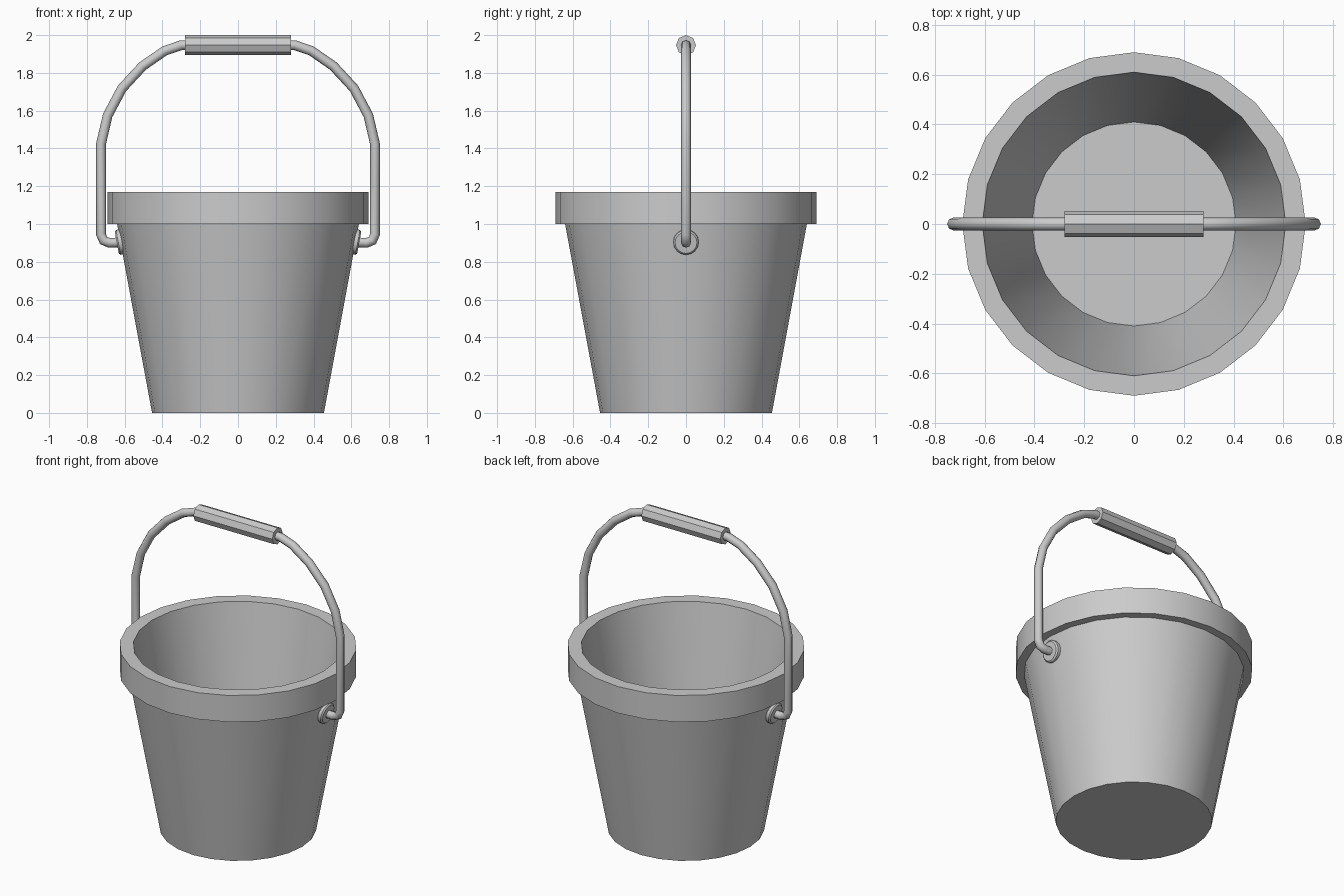
import bpy, bmesh, math
from mathutils import Matrix, Vector

if "Cube" in bpy.data.objects:
    bpy.data.objects.remove(bpy.data.objects["Cube"])


def finish(obj, angle=35):
    bpy.ops.object.select_all(action='DESELECT')
    obj.select_set(True)
    bpy.context.view_layer.objects.active = obj
    bpy.ops.object.shade_smooth_by_angle(angle=math.radians(angle))
    return obj


def lathe(name, profile, sides, matrix=Matrix()):
    """Revolve (radius, z) points about z; the two ends are capped."""
    bm = bmesh.new()
    rings = []
    for r, z in profile:
        rings.append([bm.verts.new((r * math.cos(math.tau * i / sides),
                                    r * math.sin(math.tau * i / sides), z))
                      for i in range(sides)])
    for a, b in zip(rings, rings[1:]):
        for i in range(sides):
            j = (i + 1) % sides
            bm.faces.new((a[i], a[j], b[j], b[i]))
    bm.faces.new(list(reversed(rings[0])))
    bm.faces.new(rings[-1])
    bmesh.ops.recalc_face_normals(bm, faces=bm.faces)
    bm.transform(matrix)
    mesh = bpy.data.meshes.new(name)
    bm.to_mesh(mesh)
    bm.free()
    obj = bpy.data.objects.new(name, mesh)
    bpy.context.collection.objects.link(obj)
    return finish(obj)


# Bucket body: tapered wall, thick rim band, hollow inside with a floor
lathe("bucket", [(0.455, 0), (0.64, 1.0), (0.69, 1.0), (0.69, 1.17),
                 (0.61, 1.17), (0.41, 0.06)], 24)

# Washers where the handle enters the wall, tilted to match the taper
tilt = math.atan(0.185)
for side, label in ((1, "right"), (-1, "left")):
    axis = Vector((side * math.cos(tilt), 0, -math.sin(tilt)))
    place = (Matrix.Translation((side * 0.622, 0, 0.905))
             @ axis.to_track_quat('Z', 'Y').to_matrix().to_4x4())
    lathe("washer_" + label, [(0.067, -0.015), (0.067, 0.012), (0.058, 0.02)],
          16, place)

# Wire handle: half path, mirrored to the other side
half = [(0.59, 0.905), (0.68, 0.90), (0.712, 0.912), (0.725, 0.945),
        (0.725, 1.425), (0.69, 1.575), (0.614, 1.718), (0.505, 1.836),
        (0.388, 1.917), (0.30, 1.947)]
path = half + [(-x, z) for x, z in reversed(half)]
curve = bpy.data.curves.new("handle_wire", 'CURVE')
curve.dimensions = '3D'
curve.bevel_depth = 0.026
curve.bevel_resolution = 2
curve.use_fill_caps = True
spline = curve.splines.new('POLY')
spline.points.add(len(path) - 1)
for point, (x, z) in zip(spline.points, path):
    point.co = (x, 0, z, 1)
wire = bpy.data.objects.new("handle_wire", curve)
bpy.context.collection.objects.link(wire)
bpy.ops.object.select_all(action='DESELECT')
wire.select_set(True)
bpy.context.view_layer.objects.active = wire
bpy.ops.object.convert(target='MESH')
finish(bpy.context.view_layer.objects.active, 50)

# Grip: eight-sided sleeve over the top of the handle
grip = lathe("grip", [(0.053, -0.28), (0.053, 0.28)], 8,
             Matrix.Translation((0, 0, 1.947)) @ Matrix.Rotation(math.pi / 2, 4, 'Y'))
finish(grip, 50)
